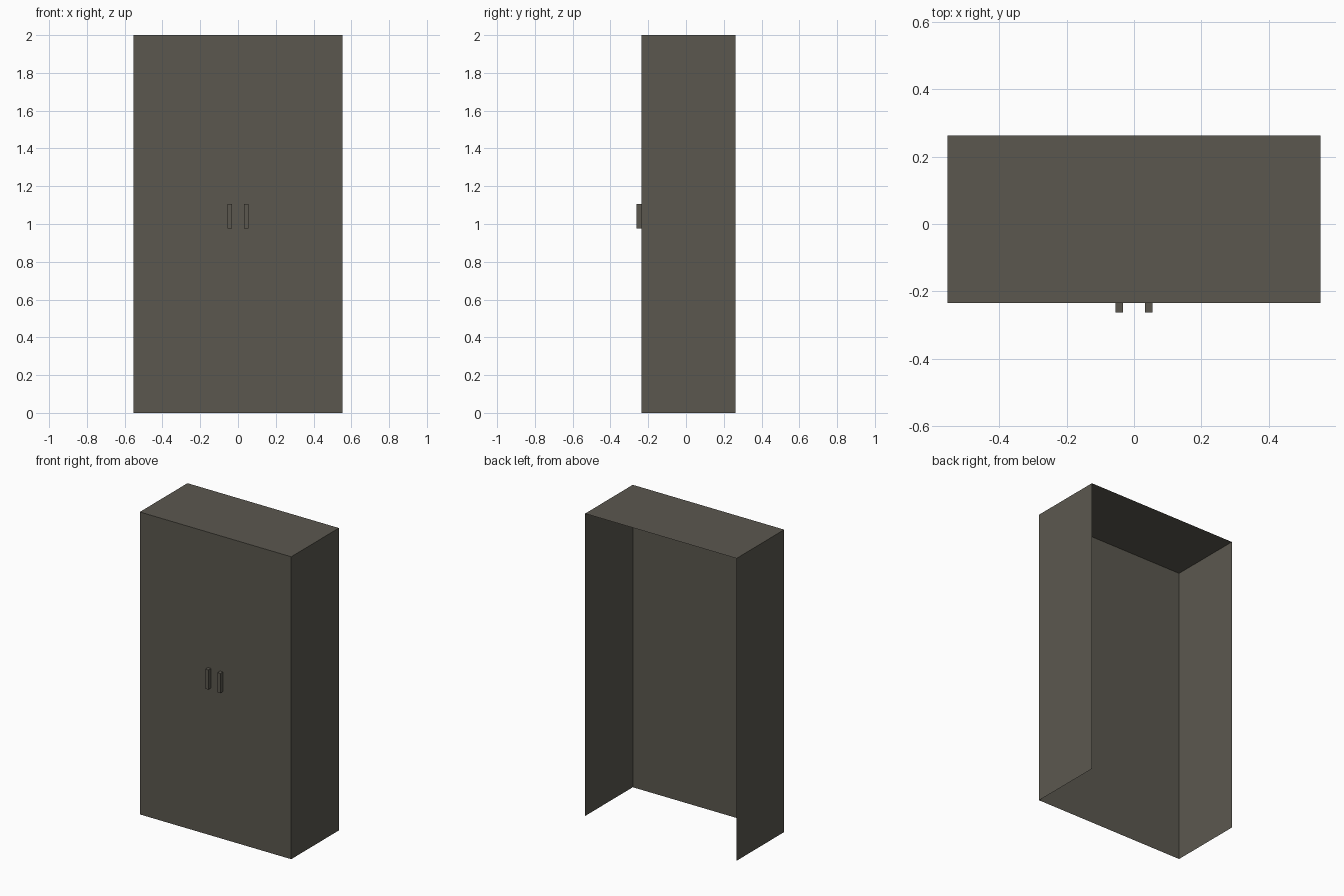
import bpy
import bmesh
from mathutils import Vector

cube = bpy.data.objects.get("Cube")
if cube:
    bpy.data.objects.remove(cube, do_unlink=True)

# One flat grey-brown finish for everything
finish = bpy.data.materials.new("dark_grey_brown")
finish.use_nodes = True
colour = (0.105, 0.097, 0.078, 1)
finish.diffuse_color = colour
finish.node_tree.nodes["Principled BSDF"].inputs["Base Color"].default_value = colour


def box(name, low, high, open_sides=()):
    """Box between two corners, without the faces that point along open_sides."""
    low, high = Vector(low), Vector(high)
    bm = bmesh.new()
    bmesh.ops.create_cube(bm, size=1)
    bm.normal_update()
    removed = [f for f in bm.faces
               if any(f.normal.dot(Vector(d)) > 0.9 for d in open_sides)]
    bmesh.ops.delete(bm, geom=removed, context='FACES')
    bmesh.ops.scale(bm, vec=high - low, verts=bm.verts)
    bmesh.ops.translate(bm, vec=(low + high) / 2, verts=bm.verts)
    mesh = bpy.data.meshes.new(name)
    bm.to_mesh(mesh)
    bm.free()
    mesh.materials.append(finish)
    obj = bpy.data.objects.new(name, mesh)
    bpy.context.collection.objects.link(obj)
    return obj


HALF_WIDTH, FRONT, BACK, HEIGHT = 0.554, -0.235, 0.263, 2.0

# Thin cabinet shell, open at the back and underneath
box("cabinet_shell", (-HALF_WIDTH, FRONT, 0), (HALF_WIDTH, BACK, HEIGHT),
    open_sides=[(0, 1, 0), (0, 0, -1)])

# Pair of upright door handles, open where they meet the doors
for side, x in (("right", -0.044), ("left", 0.044)):
    box(side + "_door_handle", (x - 0.011, -0.263, 0.975), (x + 0.011, FRONT, 1.105),
        open_sides=[(0, 1, 0)])
